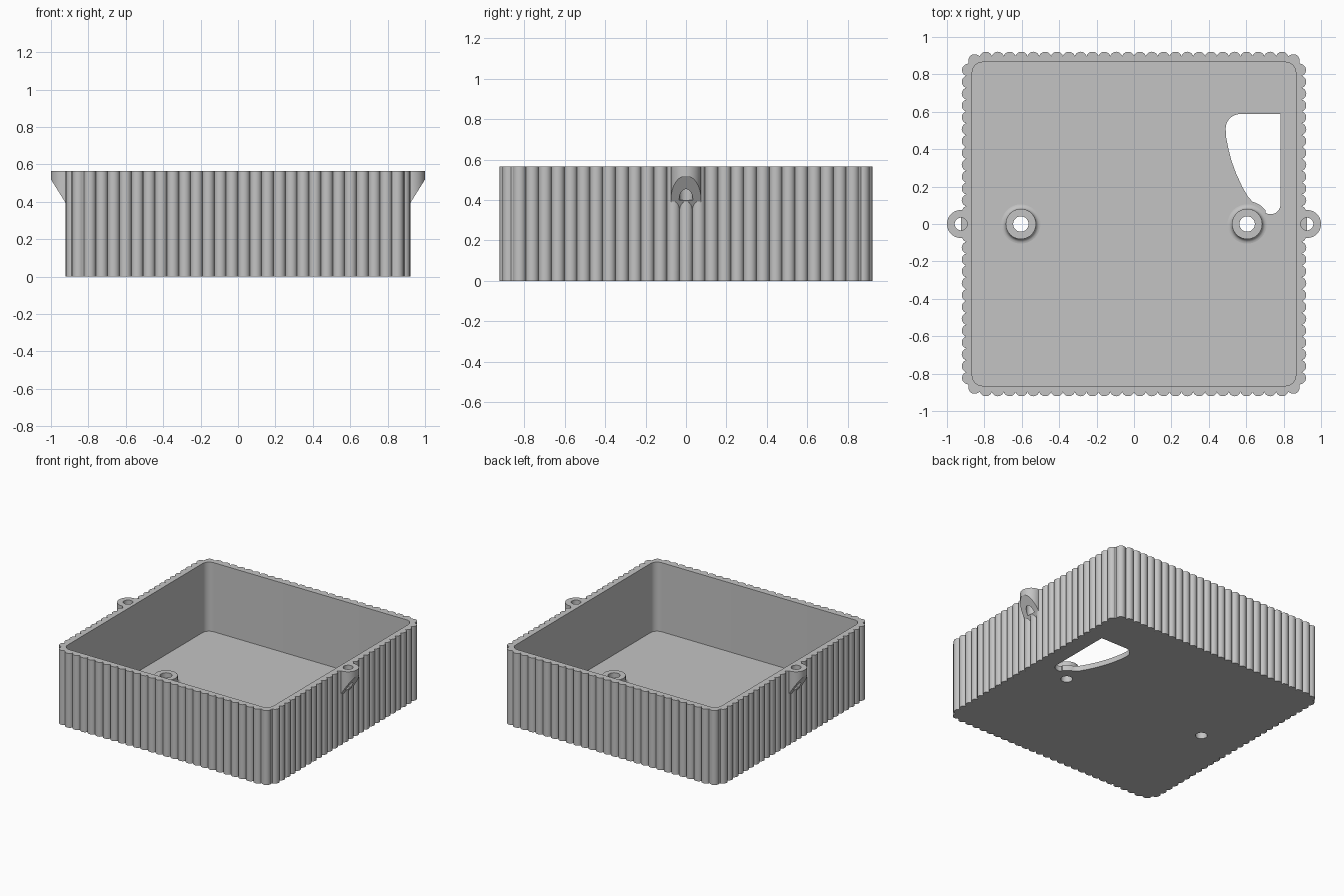
import bpy, bmesh, math
from mathutils import Matrix, Vector

if "Cube" in bpy.data.objects:
    bpy.data.objects.remove(bpy.data.objects["Cube"])

H, FLOOR = 0.565, 0.04          # box height, floor thickness
RIBS, RIB_R = 110, 0.033        # ribs round the whole outside
HALF, CORNER = 0.888, 0.08      # path the rib centres follow
BOSS_X, TAB_X = 0.605, 0.925

grey = bpy.data.materials.new("grey plastic")
grey.diffuse_color = (0.55, 0.55, 0.55, 1)
grey.use_nodes = True
grey.node_tree.nodes["Principled BSDF"].inputs["Base Color"].default_value = grey.diffuse_color


def arc(cx, cy, r, a0, a1, n):
    """Points on an arc, angles in degrees."""
    out = []
    for i in range(n + 1):
        a = math.radians(a0 + (a1 - a0) * i / n)
        out.append((cx + r * math.cos(a), cy + r * math.sin(a)))
    return out


def finish(name, bm):
    bmesh.ops.recalc_face_normals(bm, faces=bm.faces)
    me = bpy.data.meshes.new(name)
    bm.to_mesh(me)
    bm.free()
    ob = bpy.data.objects.new(name, me)
    bpy.context.collection.objects.link(ob)
    me.materials.append(grey)
    return ob


def prism(name, pts, bottom, top):
    """Extrude an outline; bottom may be a height or a function of x."""
    low = bottom if callable(bottom) else (lambda x: bottom)
    bm = bmesh.new()
    lo = [bm.verts.new((x, y, low(x))) for x, y in pts]
    hi = [bm.verts.new((x, y, top)) for x, y in pts]
    bm.faces.new(lo[::-1])
    bm.faces.new(hi)
    n = len(pts)
    for i in range(n):
        j = (i + 1) % n
        bm.faces.new((lo[i], lo[j], hi[j], hi[i]))
    return finish(name, bm)


def combine(ob, other, operation):
    """Apply a boolean and discard the helper."""
    mod = ob.modifiers.new("cut", 'BOOLEAN')
    mod.operation, mod.object, mod.solver = operation, other, 'EXACT'
    bpy.context.view_layer.objects.active = ob
    bpy.ops.object.modifier_apply(modifier=mod.name)
    bpy.data.objects.remove(other, do_unlink=True)


def smooth(ob):
    bpy.ops.object.select_all(action='DESELECT')
    ob.select_set(True)
    bpy.context.view_layer.objects.active = ob
    bpy.ops.object.shade_smooth_by_angle(angle=math.radians(32))


def circle(cx, cy, r, n=40):
    return arc(cx, cy, r, 0, 360, n)[:-1]


def path(s):
    """Point and outward normal on the rounded square at distance s."""
    straight, bend = HALF - CORNER, CORNER * math.pi / 2
    quarter = 2 * straight + bend
    q, s = divmod(s, quarter)
    if s < straight:
        p, n = Vector((s, -HALF)), Vector((0, -1))
    elif s < straight + bend:
        a = (s - straight) / CORNER - math.pi / 2
        n = Vector((math.cos(a), math.sin(a)))
        p = Vector((straight, -straight)) + n * CORNER
    else:
        p, n = Vector((HALF, s - bend - 2 * straight)), Vector((1, 0))
    turn = Matrix.Rotation(q * math.pi / 2, 2)
    return turn @ p, turn @ n


# Ribbed outline of the box
step = 4 * (2 * (HALF - CORNER) + CORNER * math.pi / 2) / RIBS
spread = math.degrees(math.asin(step / 2 / RIB_R))
outline = []
for k in range(RIBS):
    p, n = path((k + 0.5) * step)
    a = math.degrees(math.atan2(n.y, n.x))
    outline += arc(p.x, p.y, RIB_R, a - spread + 0.5, a + spread - 0.5, 10)
box = prism("ribbed_box", outline, 0, H)

# Screw tabs with sloping undersides
for side in (-1, 1):
    tab = prism("tab", circle(side * TAB_X, 0, 0.075),
                lambda x: 0.52 - 1.6 * (1 - abs(x)), H)
    combine(box, tab, 'UNION')

# Hollow interior with rounded corners
inner = []
for i, (sx, sy) in enumerate(((1, 1), (-1, 1), (-1, -1), (1, -1))):
    inner += arc(sx * 0.81, sy * 0.81, 0.055, i * 90, i * 90 + 90, 8)
combine(box, prism("cavity", inner, FLOOR, 1), 'DIFFERENCE')

# Tab holes and floor holes
for side in (-1, 1):
    combine(box, prism("tab_hole", circle(side * TAB_X, 0, 0.034, 24), 0.4, 1), 'DIFFERENCE')
    combine(box, prism("floor_hole", circle(side * BOSS_X, 0, 0.041), -1, 1), 'DIFFERENCE')

# Curved window in the floor, skirting one boss
window = [(0.783, 0.588)]
window += arc(0.568, 0.51, 0.078, 90, 180, 8)
window += [(0.493, 0.46), (0.505, 0.4), (0.522, 0.335), (0.546, 0.27), (0.578, 0.2), (0.61, 0.145)]
window += arc(BOSS_X, 0, 0.122, 76, 36, 6)
window += arc(0.73, 0.105, 0.053, 240, 360, 10)
combine(box, prism("window_cut", window, -1, 0.2), 'DIFFERENCE')
smooth(box)

# Screw bosses: a turned tube with a fillet at the foot
fillet = [(0.105 - 0.024 * math.sin(t * math.pi / 10),
           FLOOR + 0.024 * (1 - math.cos(t * math.pi / 10))) for t in range(6)]
profile = [(0.041, FLOOR - 0.01), (0.105, FLOOR - 0.01)] + fillet + [(0.081, 0.095), (0.041, 0.095)]
for side, word in ((-1, "left"), (1, "right")):
    bm = bmesh.new()
    vs = [bm.verts.new((r, 0, z)) for r, z in profile]
    es = [bm.edges.new((vs[i - 1], vs[i])) for i in range(len(vs))]
    bmesh.ops.spin(bm, geom=vs + es, cent=(0, 0, 0), axis=(0, 0, 1),
                   angle=math.tau, steps=40, use_merge=True)
    bmesh.ops.remove_doubles(bm, verts=bm.verts, dist=1e-5)
    boss = finish(word + "_screw_boss", bm)
    boss.location.x = side * BOSS_X
    smooth(boss)
